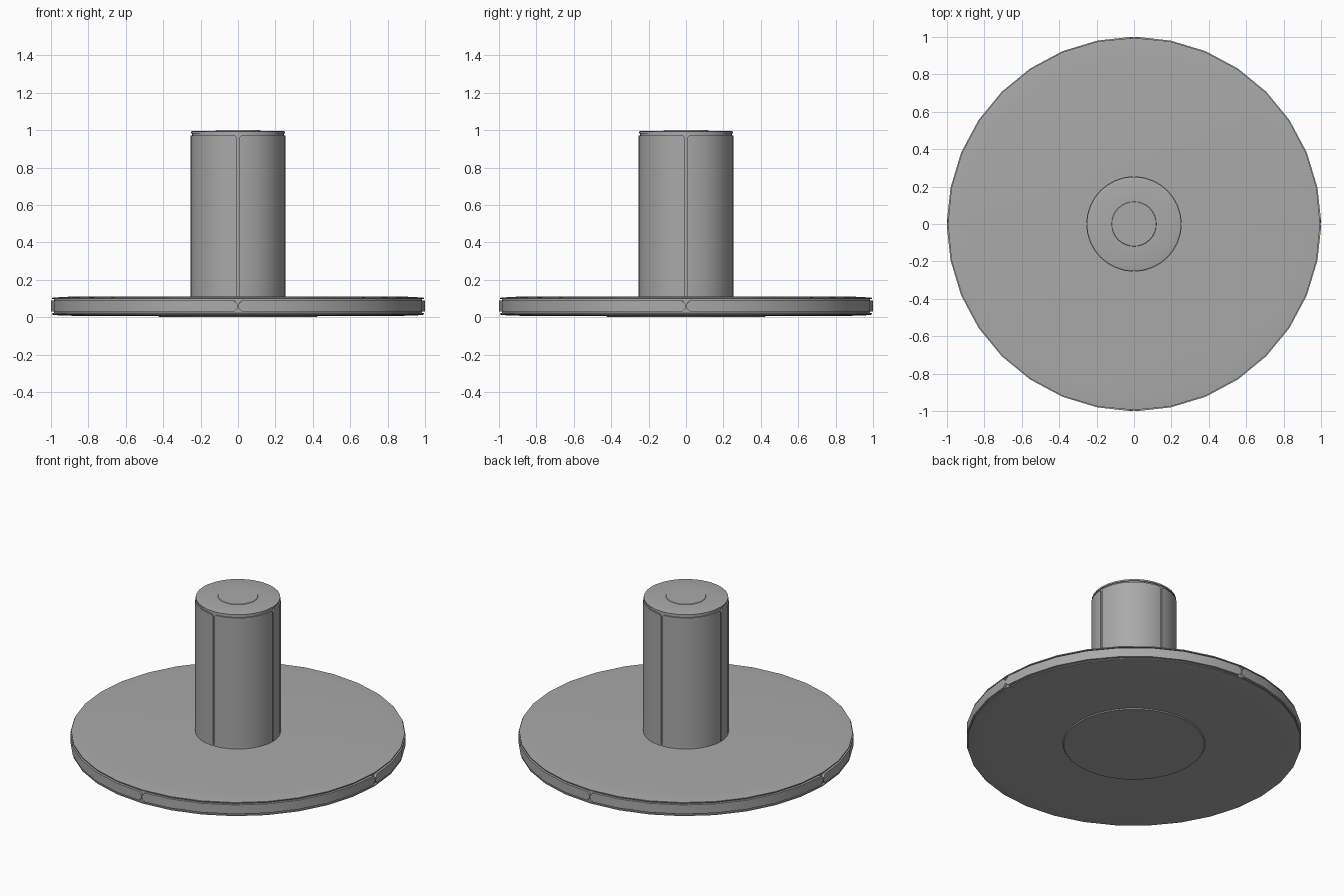
import bpy, bmesh, math

if "Cube" in bpy.data.objects:
    bpy.data.objects.remove(bpy.data.objects["Cube"], do_unlink=True)

SEGMENTS = 32
grey = bpy.data.materials.new("plain grey")
grey.use_nodes = True
colour = (0.4, 0.4, 0.4, 1)
grey.diffuse_color = colour
grey.node_tree.nodes["Principled BSDF"].inputs["Base Color"].default_value = colour


def finish(bm, name):
    bmesh.ops.recalc_face_normals(bm, faces=bm.faces)
    mesh = bpy.data.meshes.new(name)
    bm.to_mesh(mesh)
    bm.free()
    mesh.materials.append(grey)
    obj = bpy.data.objects.new(name, mesh)
    bpy.context.collection.objects.link(obj)
    bpy.ops.object.select_all(action="DESELECT")
    obj.select_set(True)
    bpy.context.view_layer.objects.active = obj
    bpy.ops.object.shade_smooth_by_angle(angle=math.radians(30))
    return obj


def turned(name, profile):
    """Closed solid turned from (radius, height) points, bottom to top."""
    bm = bmesh.new()
    rings = []
    for r, z in profile:
        rings.append([bm.verts.new((r * math.cos(a), r * math.sin(a), z))
                      for a in (math.tau * i / SEGMENTS for i in range(SEGMENTS))])
    for low, high in zip(rings, rings[1:]):
        for i in range(SEGMENTS):
            j = (i + 1) % SEGMENTS
            bm.faces.new((low[i], low[j], high[j], high[i]))
    bm.faces.new(rings[0])
    bm.faces.new(rings[-1])
    return finish(bm, name)


def quarter_panel(name, quarter, inner, outer, z0, z1, gap, chamfer):
    """Curved quarter plate with a thin seam at each end and clipped corners."""
    bm = bmesh.new()
    steps = SEGMENTS // 4
    start = quarter * math.pi / 2
    inset = gap / outer
    clip = chamfer / outer
    angles = [math.pi / 2 * i / steps for i in range(1, steps)]
    ends = [inset, inset + clip]
    angles = ends + angles + [math.pi / 2 - e for e in reversed(ends)]
    columns = []
    for i, a in enumerate(angles):
        trim = chamfer if i in (0, len(angles) - 1) else 0
        columns.append([bm.verts.new((r * math.cos(start + a), r * math.sin(start + a), z))
                        for r, z in ((inner, z0 + trim), (outer, z0 + trim),
                                     (outer, z1 - trim), (inner, z1 - trim))])
    for left, right in zip(columns, columns[1:]):
        for k in range(4):
            n = (k + 1) % 4
            bm.faces.new((left[k], right[k], right[n], left[n]))
    bm.faces.new(columns[0])
    bm.faces.new(columns[-1])
    return finish(bm, name)


# Wide base disc with softened faces and two fine grooves around its edge
turned("base_disc", [
    (0.42, 0.0), (0.425, 0.006), (0.9, 0.008), (0.975, 0.011), (0.995, 0.014),
    (0.995, 0.021), (0.985, 0.022), (0.985, 0.097), (0.995, 0.098),
    (0.995, 0.104), (0.975, 0.106), (0.9, 0.11)])

# Upright post with a grooved neck and a shallow cap
turned("post_core", [
    (0.247, 0.1), (0.247, 0.982), (0.252, 0.983), (0.252, 0.993),
    (0.235, 0.997), (0.12, 0.997), (0.118, 1.0)])

# Quarter panels wrapped around the post and the disc edge
for q in range(4):
    quarter_panel(f"post_panel_{q + 1}", q, 0.24, 0.255, 0.1, 0.972, 0.005, 0.012)
    quarter_panel(f"edge_panel_{q + 1}", q, 0.97, 1.0, 0.03, 0.09, 0.002, 0.02)
